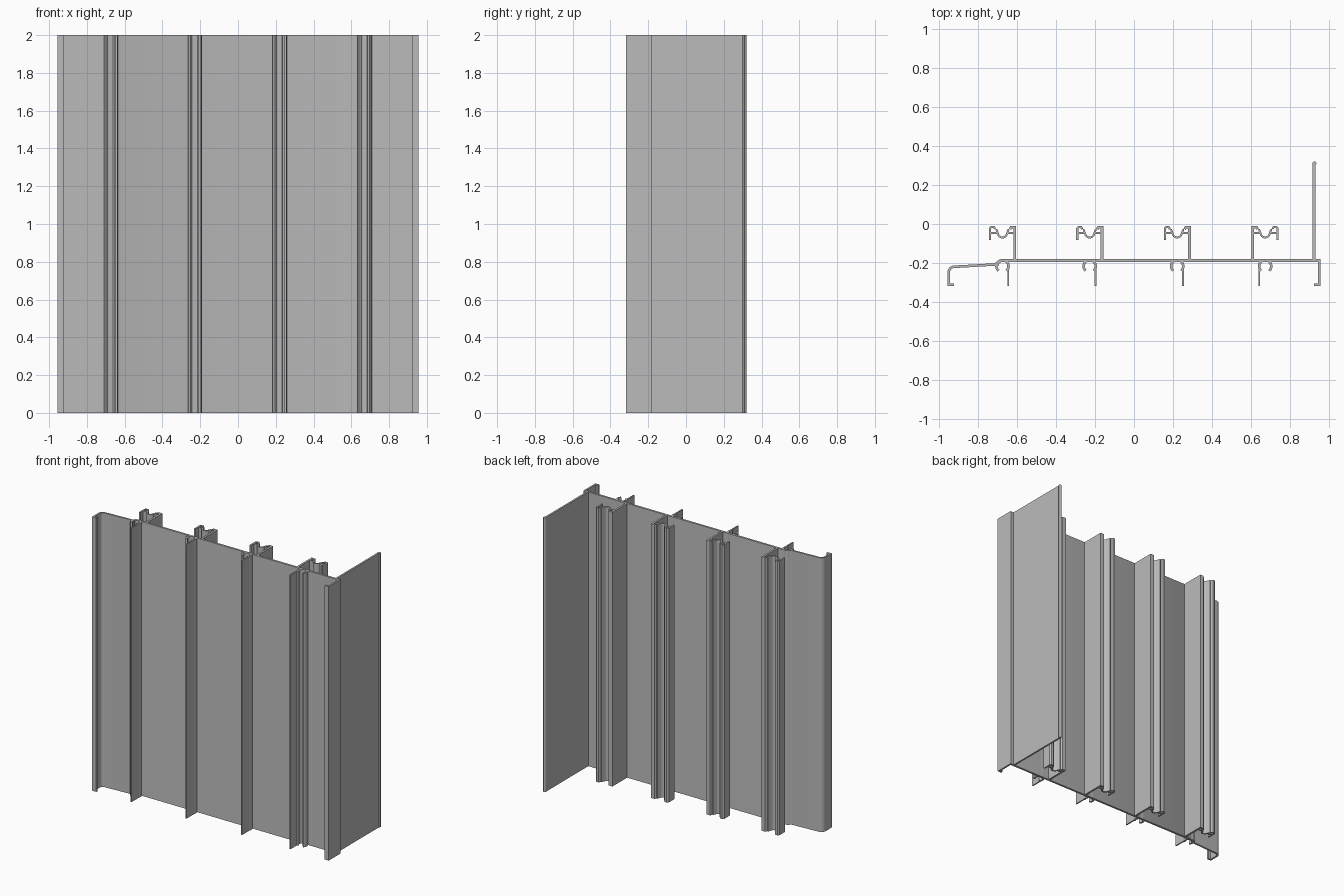
import bpy
import bmesh
from math import cos, sin, radians
from mathutils import Vector

HEIGHT = 2.0

cube = bpy.data.objects.get("Cube")
if cube:
    bpy.data.objects.remove(cube, do_unlink=True)

metal = bpy.data.materials.new("grey_aluminium")
metal.use_nodes = True
metal.diffuse_color = (0.5, 0.5, 0.5, 1)
metal.node_tree.nodes["Principled BSDF"].inputs["Base Color"].default_value = (0.5, 0.5, 0.5, 1)


def arc(cx, cy, r, start, end, steps=10):
    angles = [radians(start + (end - start) * i / steps) for i in range(steps + 1)]
    return [(cx + r * cos(a), cy + r * sin(a)) for a in angles]


def ribbon(bm, path, thick):
    """Extrude a thin mitred wall that follows a centre line in plan."""
    pts = [Vector(p) for p in path]
    dirs = [(b - a).normalized() for a, b in zip(pts, pts[1:])]
    rings = []
    for i, p in enumerate(pts):
        d0, d1 = dirs[max(i - 1, 0)], dirs[min(i, len(dirs) - 1)]
        n0, n1 = Vector((-d0.y, d0.x)), Vector((-d1.y, d1.x))
        n = (n0 + n1).normalized()
        off = n * (thick / 2 / max(n.dot(n0), 0.4))
        rings.append([bm.verts.new((q.x, q.y, z))
                      for q, z in ((p + off, 0), (p - off, 0), (p - off, HEIGHT), (p + off, HEIGHT))])
    for a, b in zip(rings, rings[1:]):
        for k in range(4):
            j = (k + 1) % 4
            bm.faces.new((a[k], a[j], b[j], b[k]))
    bm.faces.new(rings[0][::-1])
    bm.faces.new(rings[-1])


def build(name, walls):
    bm = bmesh.new()
    for path, thick in walls:
        ribbon(bm, path, thick)
    bmesh.ops.recalc_face_normals(bm, faces=bm.faces)
    mesh = bpy.data.meshes.new(name)
    bm.to_mesh(mesh)
    bm.free()
    mesh.materials.append(metal)
    obj = bpy.data.objects.new(name, mesh)
    bpy.context.collection.objects.link(obj)
    bpy.ops.object.select_all(action="DESELECT")
    obj.select_set(True)
    bpy.context.view_layer.objects.active = obj
    bpy.ops.object.shade_smooth_by_angle(angle=radians(35))


# Main web, stepping down to the sloped lip with a rounded corner and foot
build("web_plate", [([(0.953, -0.187), (-0.68, -0.187), (-0.712, -0.208)], 0.015)])
lip = [(-0.69, -0.206), (-0.92, -0.219)] + arc(-0.92, -0.247, 0.028, 100, 180, 6)
build("sloped_lip", [(lip + [(-0.948, -0.311), (-0.922, -0.311)], 0.013)])

# Opposite edge with its foot
build("edge_flange", [([(0.948, -0.181), (0.948, -0.311), (0.922, -0.311)], 0.013)])

# Tall rear flange with a rounded bead on its tip
build("rear_flange", [([(0.921, -0.185), (0.921, 0.309)], 0.013),
                      (arc(0.923, 0.309, 0.0055, 0, 360, 12), 0.011)])


def rail(label, c, side):
    """Track rail behind the web and screw boss in front; side mirrors it in x."""
    def place(path):
        return [(c + side * x, y) for x, y in path]

    stem = [(0.063, -0.185), (0.063, -0.017), (0.044, -0.017), (0.038, -0.026)]
    outer = [(-0.063, -0.083), (-0.063, -0.022), (-0.056, -0.015),
             (-0.044, -0.015), (-0.038, -0.026)]
    groove = [(-0.032, -0.026)] + arc(0, -0.046, 0.023, 195, 345) + [(0.032, -0.026)]
    build("track_rail_" + label, [
        (place(stem), 0.014),
        (place(outer), 0.011),
        (place(groove), 0.01),
        (place([(-0.063, -0.046), (-0.022, -0.046)]), 0.011),
        (place([(0.022, -0.046), (0.063, -0.046)]), 0.011)])

    boss = arc(0, -0.216, 0.031, -48, 228, 18)
    build("screw_boss_" + label, [(place(boss), 0.013)])
    build("front_fin_" + label, [(place([(0.03, -0.222), (0.03, -0.317)]), 0.009)])


rail("far_right", -0.673, 1)
rail("inner_right", -0.227, 1)
rail("inner_left", 0.221, 1)
rail("far_left", 0.671, -1)
